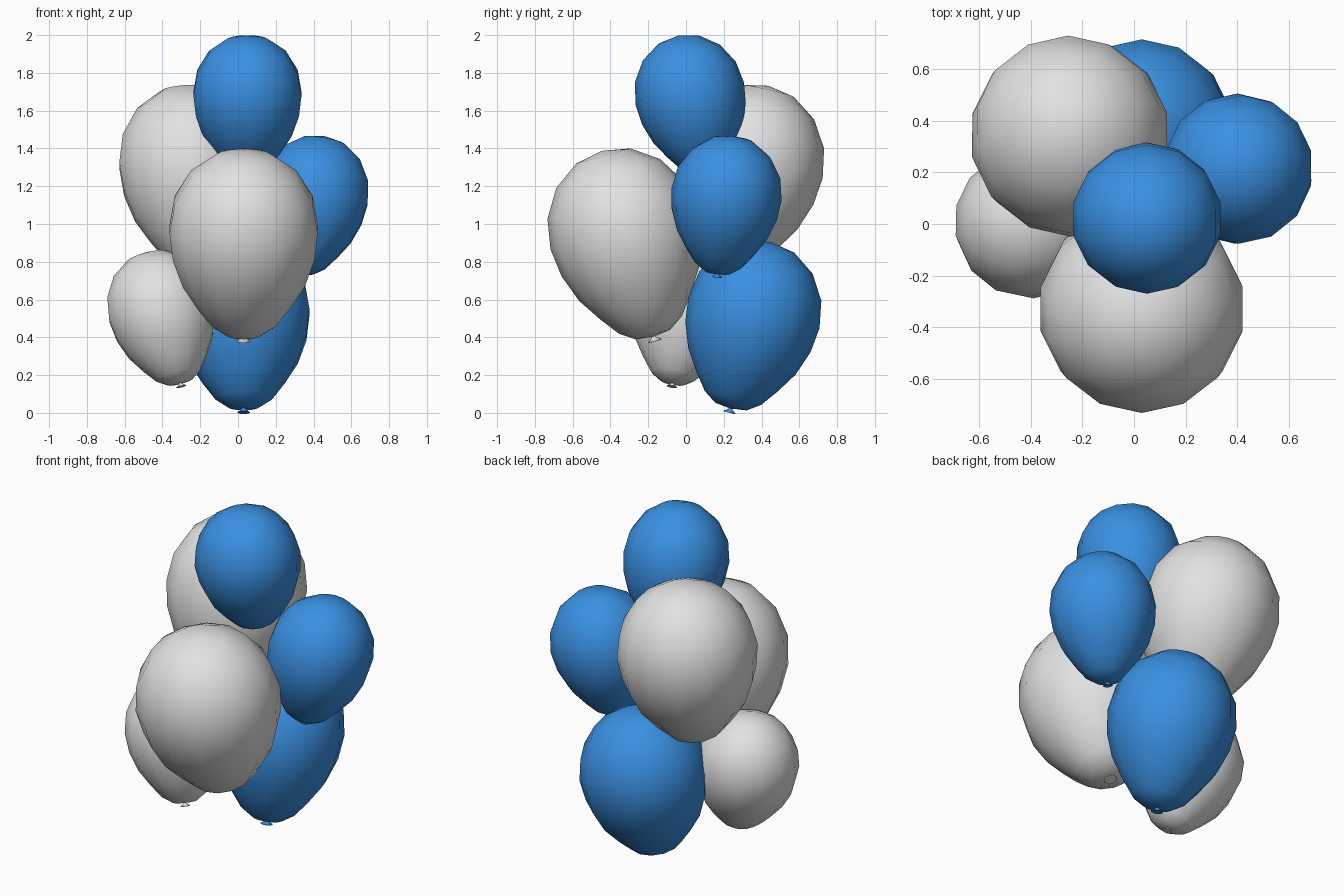
import bpy, bmesh, math
from mathutils import Vector

if "Cube" in bpy.data.objects:
    bpy.data.objects.remove(bpy.data.objects["Cube"])

def material(name, rgb):
    m = bpy.data.materials.new(name)
    m.diffuse_color = (*rgb, 1)
    m.use_nodes = True
    m.node_tree.nodes["Principled BSDF"].inputs["Base Color"].default_value = m.diffuse_color
    return m

blue = material("balloon blue", (0.042, 0.28, 0.76))
white = material("balloon white", (0.76, 0.76, 0.76))

SIDES = 14
# Profiles in units of the balloon radius: (radius, height from widest ring)
BODY = [(0, 1.07), (0.37, 1.0), (0.71, 0.76), (0.93, 0.40), (1.0, 0),
        (0.955, -0.38), (0.82, -0.75), (0.62, -1.06), (0.43, -1.31),
        (0.24, -1.44), (0, -1.47)]
KNOT = [(0, -1.43), (0.03, -1.46), (0.03, -1.48), (0.095, -1.53),
        (0.085, -1.535), (0, -1.50)]

def lathe(bm, profile):
    rings = []
    for r, z in profile:
        if r == 0:
            rings.append([bm.verts.new((0, 0, z))] * SIDES)
        else:
            rings.append([bm.verts.new((r * math.cos(a), r * math.sin(a), z))
                          for a in (2 * math.pi * (i + 0.5) / SIDES for i in range(SIDES))])
    for a, b in zip(rings, rings[1:]):
        for i in range(SIDES):
            j = (i + 1) % SIDES
            quad = list(dict.fromkeys((a[i], b[i], b[j], a[j])))
            bm.faces.new(quad)

def balloon(name, mat, centre, radius, knot_shift):
    bm = bmesh.new()
    lathe(bm, BODY)
    lathe(bm, KNOT)
    bmesh.ops.recalc_face_normals(bm, faces=bm.faces)
    mesh = bpy.data.meshes.new(name)
    bm.to_mesh(mesh)
    bm.free()
    mesh.materials.append(mat)
    for p in mesh.polygons:
        p.use_smooth = True
    ob = bpy.data.objects.new(name, mesh)
    bpy.context.collection.objects.link(ob)
    # lean the axis so that the knot moves sideways by knot_shift
    dx, dy = knot_shift
    length = 1.53 * radius
    axis = Vector((-dx, -dy, math.sqrt(length ** 2 - dx * dx - dy * dy)))
    ob.rotation_mode = 'QUATERNION'
    ob.rotation_quaternion = Vector((0, 0, 1)).rotation_difference(axis)
    ob.location = centre
    ob.scale = (radius,) * 3

# name, colour, centre of widest ring, radius, sideways shift of the knot
balloon("top_balloon", blue, (0.05, 0.02, 1.69), 0.293, (0.0, 0.09))
balloon("right_balloon", blue, (0.405, 0.215, 1.158), 0.293, (-0.08, -0.05))
balloon("bottom_back_balloon", blue, (0.03, 0.36, 0.533), 0.357, (0.0, -0.13))
balloon("front_balloon", white, (0.03, -0.33, 0.973), 0.402, (0.0, -0.33 * -0.5))
balloon("back_left_balloon", white, (-0.25, 0.345, 1.327), 0.388, (0.03, -0.13))
balloon("left_balloon", white, (-0.41, 0.0, 0.558), 0.287, (0.11, -0.075))
